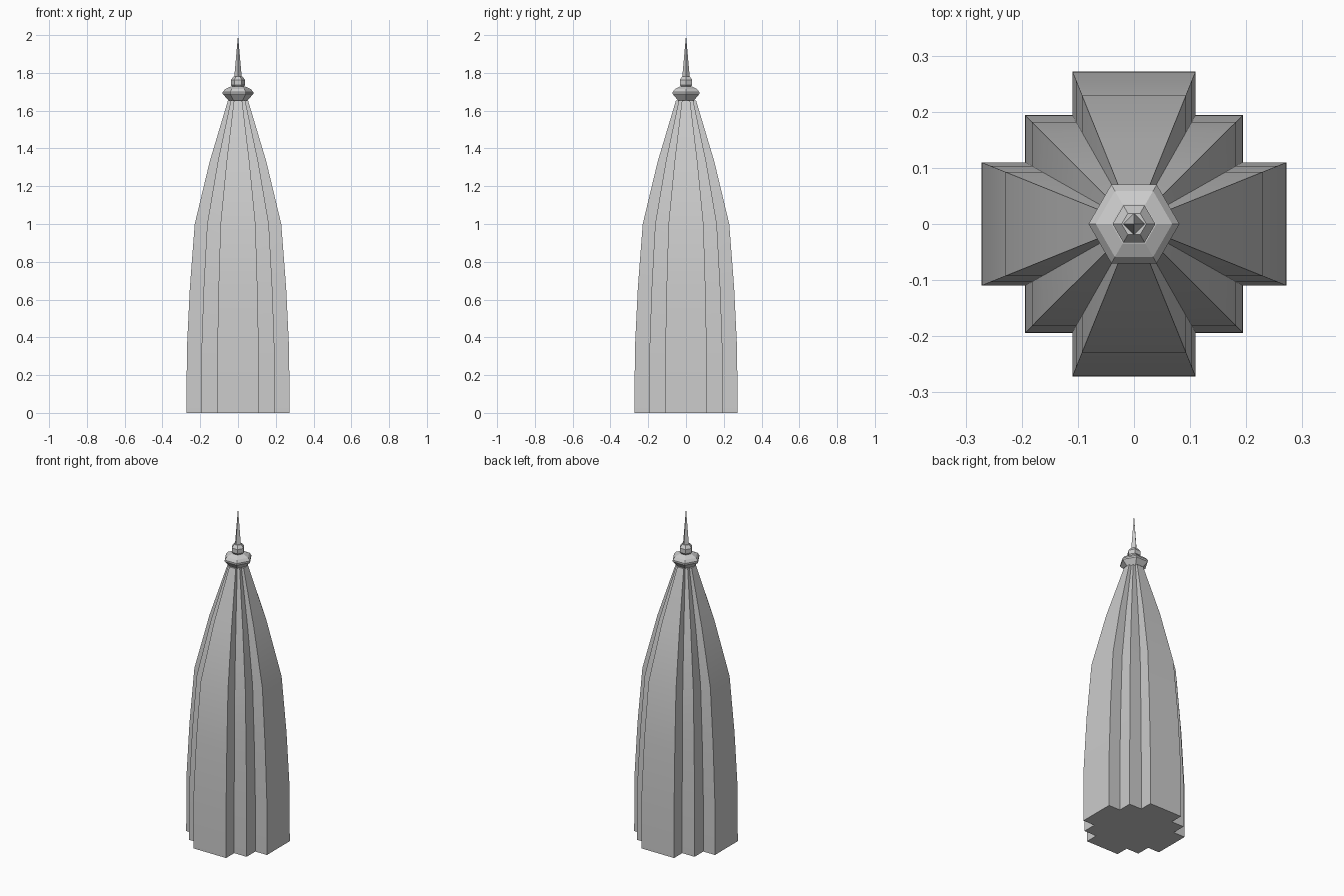
import bpy, math

if "Cube" in bpy.data.objects:
    bpy.data.objects.remove(bpy.data.objects["Cube"])

def loft(name, rings, tip=None, smooth=None):
    """Skin a stack of equal-length rings, capped at both ends (or brought to a tip)."""
    n = len(rings[0])
    verts = [v for r in rings for v in r]
    faces = [(k*n + i, k*n + (i+1) % n, (k+1)*n + (i+1) % n, (k+1)*n + i)
             for k in range(len(rings)-1) for i in range(n)]
    faces.append(tuple(reversed(range(n))))
    last = (len(rings)-1)*n
    if tip:
        verts.append(tip)
        faces += [(last+i, last+(i+1) % n, len(verts)-1) for i in range(n)]
    else:
        faces.append(tuple(range(last, last+n)))
    me = bpy.data.meshes.new(name)
    me.from_pydata(verts, [], faces)
    ob = bpy.data.objects.new(name, me)
    bpy.context.collection.objects.link(ob)
    if smooth:
        bpy.context.view_layer.objects.active = ob
        ob.select_set(True)
        bpy.ops.object.shade_smooth_by_angle(angle=math.radians(smooth))
        ob.select_set(False)
    return ob

def ngon(n, r, z):
    return [(r*math.cos(2*math.pi*i/n), r*math.sin(2*math.pi*i/n), z) for i in range(n)]

# Tower body: stepped cross plan, repeated in four quarters, tapering upward
quarter = [(.272, -.11), (.272, .11), (.194, .11), (.194, .194), (.11, .194)]
plan = []
for q in range(4):
    c, s = [(1, 0), (0, 1), (-1, 0), (0, -1)][q]
    pts = quarter[1:] + [(.11, .272)]
    plan += [(x*c - y*s, x*s + y*c) for x, y in pts]
profile = [(0, .272), (.33, .271), (.66, .255), (1.0, .229), (1.33, .150), (1.655, .053)]
loft("tower_body", [[(x*w/.272, y*w/.272, z) for x, y in plan] for z, w in profile], smooth=30)

# Hexagonal collar disc
loft("finial_disc", [ngon(6, r, z) for r, z in
     [(.040, 1.645), (.050, 1.655), (.081, 1.688), (.081, 1.698), (.068, 1.714), (.040, 1.727)]])

# Small faceted ball
loft("finial_ball", [ngon(6, r, z) for r, z in
     [(.022, 1.718), (.038, 1.737), (.038, 1.763), (.022, 1.782)]])

# Four-sided spike
loft("finial_spike", [ngon(4, .021, 1.765)], tip=(0, 0, 2.0))
